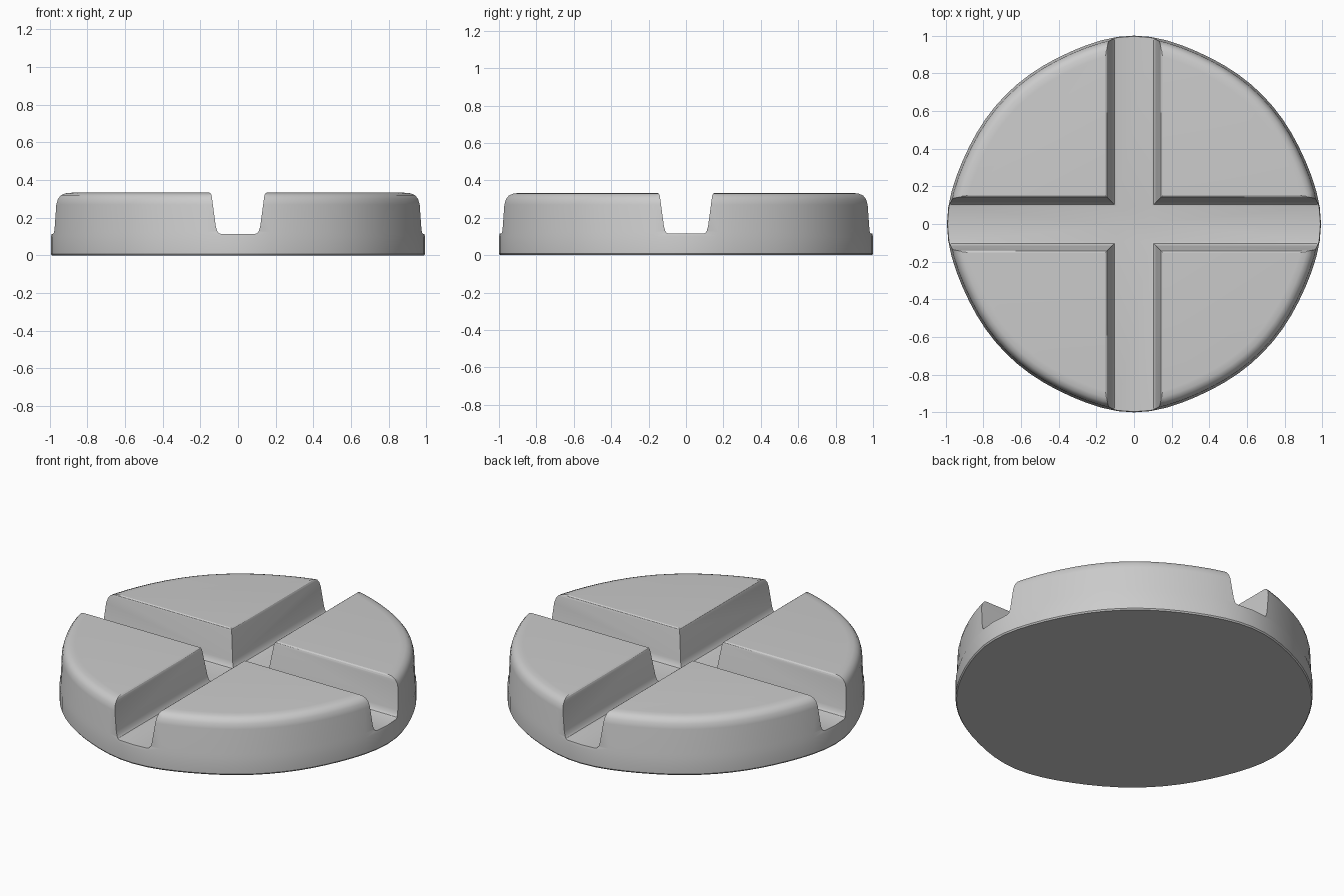
import bpy
import bmesh
from math import cos, sin, pi, radians

if "Cube" in bpy.data.objects:
    bpy.data.objects.remove(bpy.data.objects["Cube"])

SEGMENTS = 72


def loft(name, rings):
    """Skin a list of equal-length rings and cap both ends."""
    bm = bmesh.new()
    loops = [[bm.verts.new(p) for p in ring] for ring in rings]
    n = len(loops[0])
    for low, high in zip(loops, loops[1:]):
        for i in range(n):
            j = (i + 1) % n
            bm.faces.new((low[i], low[j], high[j], high[i]))
    bm.faces.new(loops[0][::-1])
    bm.faces.new(loops[-1])
    bmesh.ops.recalc_face_normals(bm, faces=bm.faces)
    mesh = bpy.data.meshes.new(name)
    bm.to_mesh(mesh)
    bm.free()
    obj = bpy.data.objects.new(name, mesh)
    bpy.context.collection.objects.link(obj)
    return obj


def outline(inset, z):
    """Nearly round outline, fuller where the grooves leave the disc."""
    ring = []
    for i in range(SEGMENTS):
        a = 2 * pi * i / SEGMENTS
        r = 0.97 + 0.03 * cos(2 * a) ** 6 - inset
        ring.append((0.993 * r * cos(a), r * sin(a), z))
    return ring


# Disc: straight wall with a softly rounded top rim
wall = [(0.006, 0), (0, 0.008), (0, 0.1), (0.006, 0.125), (0.012, 0.27),
        (0.02, 0.3), (0.035, 0.32), (0.058, 0.33), (0.09, 0.333)]
disc = loft("slotted_disc", [outline(d, z) for d, z in wall])

# Groove cutters: tapered sides, rounded floor edges and eased top lips
half = [(0.092, 0.115), (0.103, 0.119), (0.111, 0.13), (0.118, 0.155),
        (0.14, 0.318), (0.144, 0.328), (0.153, 0.334), (0.153, 0.5)]
section = half + [(-w, z) for w, z in reversed(half)]
lengthwise = loft("groove_cutter_front_back",
                  [[(w, y, z) for w, z in section] for y in (-1.2, 1.2)])
crosswise = loft("groove_cutter_left_right",
                 [[(x, w, z) for w, z in section] for x in (-1.2, 1.2)])

bpy.context.view_layer.objects.active = disc
for cutter in (lengthwise, crosswise):
    cutter.hide_render = True
    cut = disc.modifiers.new("groove", "BOOLEAN")
    cut.operation = "DIFFERENCE"
    cut.solver = "EXACT"
    cut.object = cutter
    bpy.ops.object.modifier_apply(modifier=cut.name)
    bpy.data.objects.remove(cutter)

# Smooth the curved wall and rim, keep the groove edges crisp
bpy.ops.object.select_all(action="DESELECT")
disc.select_set(True)
bpy.ops.object.shade_smooth_by_angle(angle=radians(30))
